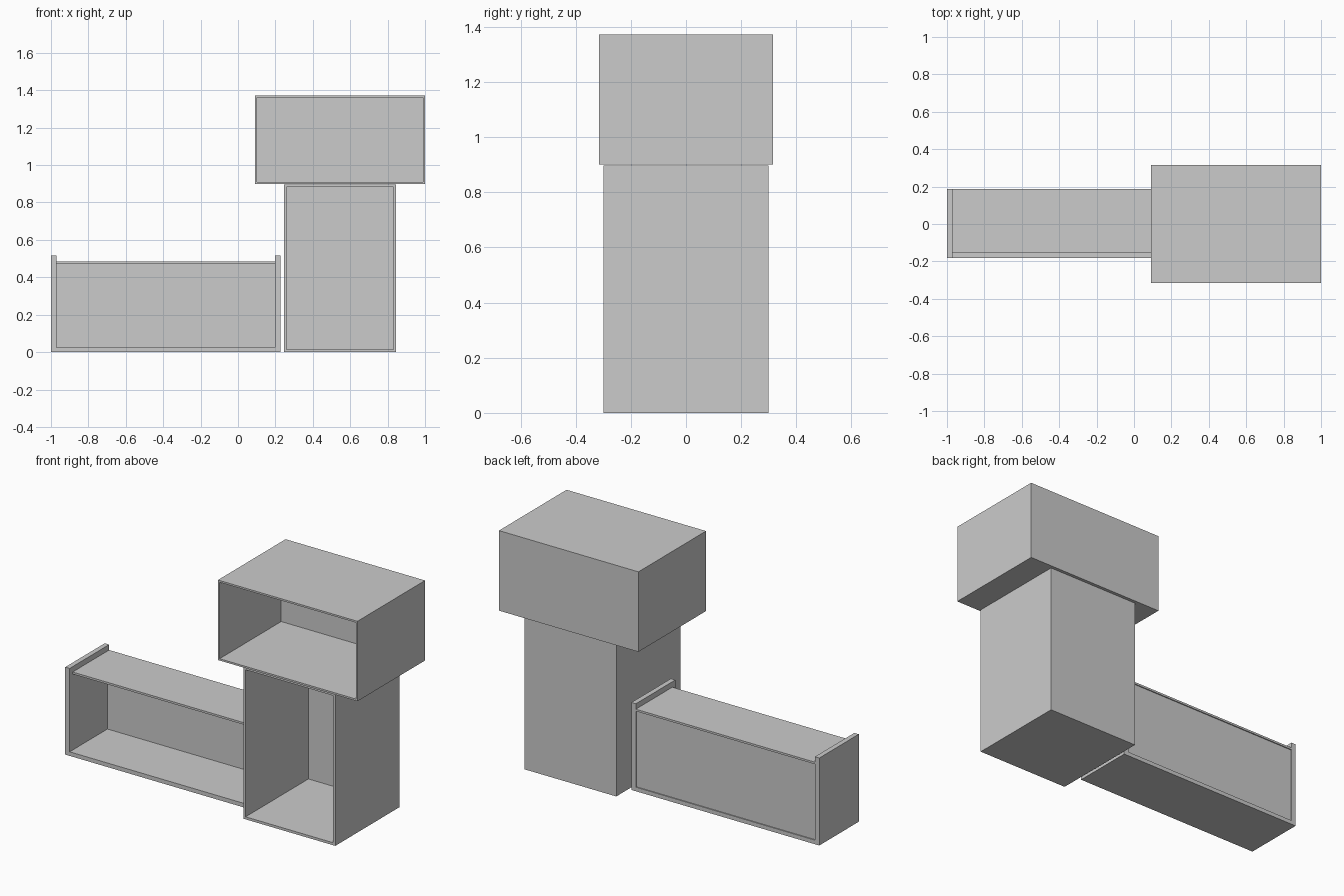
import bpy, bmesh

if "Cube" in bpy.data.objects:
    bpy.data.objects.remove(bpy.data.objects["Cube"])


def add_box(bm, x0, x1, y0, y1, z0, z1):
    r = bmesh.ops.create_cube(bm, size=1)
    for v in r["verts"]:
        v.co = (x0 + (v.co.x + 0.5) * (x1 - x0),
                y0 + (v.co.y + 0.5) * (y1 - y0),
                z0 + (v.co.z + 0.5) * (z1 - z0))
    return r["verts"]


def make(name, bm):
    me = bpy.data.meshes.new(name)
    bm.to_mesh(me)
    bm.free()
    ob = bpy.data.objects.new(name, me)
    bpy.context.collection.objects.link(ob)
    return ob


def panel(name, *dims):
    bm = bmesh.new()
    add_box(bm, *dims)
    return make(name, bm)


def open_cabinet(name, x0, x1, y0, y1, z0, z1, wall, back):
    """Box hollowed from the front: inset the front face, then push it back."""
    bm = bmesh.new()
    add_box(bm, x0, x1, y0, y1, z0, z1)
    bm.normal_update()
    front = min(bm.faces, key=lambda f: f.calc_center_median().y)
    bmesh.ops.inset_region(bm, faces=[front], thickness=wall)
    r = bmesh.ops.extrude_face_region(bm, geom=[front])
    verts = [e for e in r["geom"] if isinstance(e, bmesh.types.BMVert)]
    for v in verts:
        v.co.y = y1 - back
    if front.is_valid:
        bmesh.ops.delete(bm, geom=[front], context='FACES')
    bmesh.ops.recalc_face_normals(bm, faces=bm.faces)
    return make(name, bm)


# Tall cabinet and the wider cabinet resting on it
open_cabinet("tall_cabinet", 0.245, 0.845, -0.30, 0.30, 0.0, 0.897, 0.021, 0.015)
open_cabinet("upper_cabinet", 0.09, 1.0, -0.315, 0.315, 0.90, 1.372, 0.015, 0.056)

# Low bench: raised side panels, base, thin set-back top, recessed back
LEFT, RIGHT, T = -1.0, 0.226, 0.029
FRONT, BACK = -0.182, 0.186
panel("bench_side_left", LEFT, LEFT + T, FRONT, BACK, 0.0, 0.516)
panel("bench_side_right", RIGHT - T, RIGHT, FRONT, BACK, 0.0, 0.516)
panel("bench_base", LEFT + T, RIGHT - T, FRONT, BACK, 0.0, 0.024)
panel("bench_top", LEFT + T, RIGHT - T, -0.154, BACK, 0.472, 0.484)
panel("bench_back", LEFT + T, RIGHT - T, 0.170, 0.180, 0.024, 0.472)
